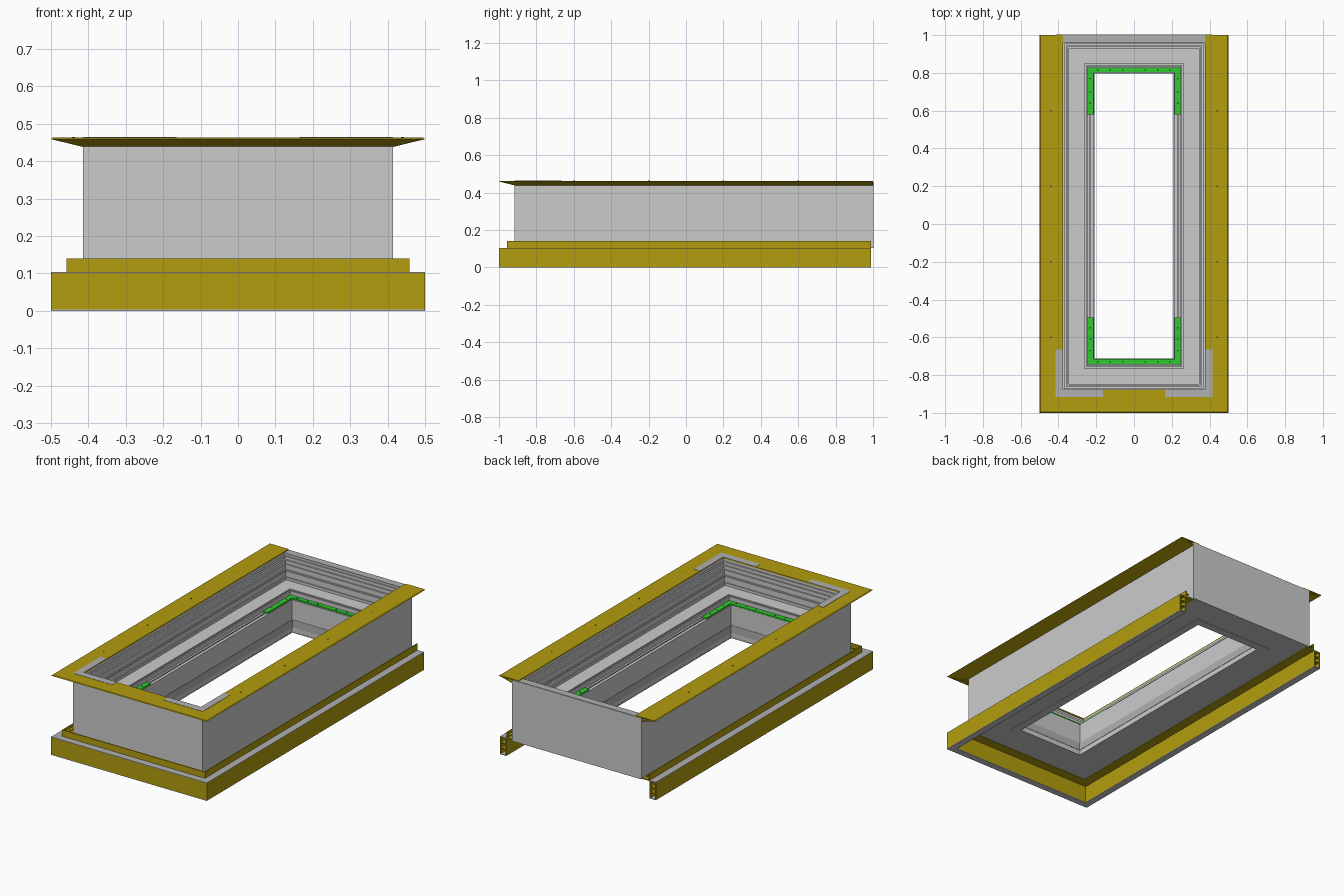
import bpy, bmesh

if "Cube" in bpy.data.objects:
    bpy.data.objects.remove(bpy.data.objects["Cube"])

YC, DY = 0.042, 0.545   # centre and extra half length of the rectangular body


def material(name, rgb):
    m = bpy.data.materials.new(name)
    m.diffuse_color = (*rgb, 1)
    m.use_nodes = True
    m.node_tree.nodes["Principled BSDF"].inputs["Base Color"].default_value = m.diffuse_color
    return m


YELLOW = material("yellow", (0.45, 0.34, 0.004))
LIGHT = material("light_grey", (0.44, 0.44, 0.44))
GREEN = material("green", (0.03, 0.6, 0.03))
DARK = material("dark", (0.03, 0.03, 0.03))


def finish(name, bm, mat=None):
    bmesh.ops.recalc_face_normals(bm, faces=bm.faces[:])
    me = bpy.data.meshes.new(name)
    bm.to_mesh(me)
    bm.free()
    ob = bpy.data.objects.new(name, me)
    bpy.context.collection.objects.link(ob)
    if mat:
        me.materials.append(mat)


def sweep(bm, profile, path, closed):
    """Sweep a closed (h, z) profile; path(h) gives the mitred corner points."""
    rows = [[bm.verts.new((x, y, z)) for x, y in path(h)] for h, z in profile]
    n, m = len(rows), len(rows[0])
    for i in range(n):
        a, b = rows[i], rows[(i + 1) % n]
        for j in range(m if closed else m - 1):
            k = (j + 1) % m
            bm.faces.new((a[j], a[k], b[k], b[j]))
    if not closed:
        bm.faces.new([r[0] for r in rows])
        bm.faces.new([r[-1] for r in rows])


def rect(h):
    return [(-h, YC - h - DY), (h, YC - h - DY), (h, YC + h + DY), (-h, YC + h + DY)]


def ring(name, profile, mat=None):
    bm = bmesh.new()
    sweep(bm, profile, rect, True)
    finish(name, bm, mat)


def box(h0, h1, z0, z1):
    return [(h0, z0), (h1, z0), (h1, z1), (h0, z1)]


def u_frame(name, profiles, mat, back):
    """Left, front and right runs, open at the back."""
    bm = bmesh.new()
    for p in profiles:
        sweep(bm, p, lambda h: [(-h, back), (-h, -h - 0.5), (h, -h - 0.5), (h, back)], False)
    finish(name, bm, mat)


def blocks(name, boxes, mat):
    bm = bmesh.new()
    for x0, x1, y0, y1, z0, z1 in boxes:
        r = bmesh.ops.create_cube(bm, size=1)["verts"]
        bmesh.ops.scale(bm, vec=(x1 - x0, y1 - y0, z1 - z0), verts=r)
        bmesh.ops.translate(bm, vec=((x0 + x1) / 2, (y0 + y1) / 2, (z0 + z1) / 2), verts=r)
    finish(name, bm, mat)


def screws(name, points, z):
    bm = bmesh.new()
    for x, y in points:
        r = bmesh.ops.create_cone(bm, cap_ends=True, segments=12, radius1=0.004,
                                  radius2=0.004, depth=0.003)["verts"]
        bmesh.ops.translate(bm, vec=(x, y, z), verts=r)
    finish(name, bm, DARK)


# Main body: outer wall, stepped inner wall with ribs, shelf and opening
ring("curb_body", [
    (.415, .103), (.415, .457), (.375, .457), (.375, .442), (.367, .442), (.367, .425),
    (.358, .425), (.358, .405), (.350, .405), (.350, .378), (.343, .378), (.343, .370),
    (.350, .370), (.350, .335), (.343, .335), (.343, .320), (.262, .320), (.262, .310),
    (.255, .310), (.255, .318), (.247, .318), (.247, .290), (.236, .290), (.236, .282),
    (.229, .282), (.229, .290), (.211, .290), (.211, .103)])
ring("opening_band", box(.209, .214, .13, .175), LIGHT)
ring("opening_bottom_trim", box(.210, .255, .100, .106))

# Hollow base beam with internal webs
base = [box(.494, .5, .003, .101), box(.46, .466, .003, .101)]
base += [box(.463, .497, z, z + .004) for z in (.034, .066, .097)]
u_frame("base_beam", base, YELLOW, 0.99)
u_frame("base_sole", [box(.46, .5, 0, .004)], None, 0.99)
u_frame("base_top_strip", [box(.459, .5, .1005, .104)], LIGHT, 0.99)

# Gutter floor and upright lip between the beam and the wall
u_frame("gutter", [box(.405, .458, .1, .108), box(.452, .458, .1, .14),
                   box(.437, .452, .12, .125)], YELLOW, 0.99)

# Upper flange with sloping underside, hollow inside
u_frame("top_flange", [
    [(.375, .457), (.375, .463), (.495, .463), (.5, .459), (.415, .438),
     (.415, .444), (.475, .458)]], YELLOW, 1.0)

# Rear sill and front corner plates in light grey
blocks("rear_sill", [(-.375, .375, .957, 1.0, .452, .459)], LIGHT)
plates = []
for s in (-1, 1):
    for a, b, y0, y1 in ((.375, .415, -.917, -.665), (.165, .375, -.917, -.875)):
        xs = sorted((s * a, s * b))
        plates.append((*xs, y0, y1, .460, .4645))
blocks("corner_plates", plates, LIGHT)

# Green packing strips at both ends of the opening
Z0, Z1 = .288, .298
strips = [(-.245, .245, .803, .829, Z0, Z1), (-.245, .245, -.744, -.715, Z0, Z1)]
for s in (-1, 1):
    xs = sorted((s * .215, s * .245))
    strips += [(*xs, .58, .803, Z0, Z1), (*xs, -.715, -.495, Z0, Z1)]
blocks("packing_strips", strips, GREEN)
pts = [(x, y) for x in (-.19, -.125, -.06, .06, .125, .19) for y in (-.73, .816)]
pts += [(s * .231, y) for s in (-1, 1) for y in (-.67, -.61, -.55, .64, .70, .77)]
screws("packing_screws", pts, Z1)
screws("flange_screws", [(s * .44, y) for s in (-1, 1) for y in (-.6, -.2, .2, .6)], .463)
